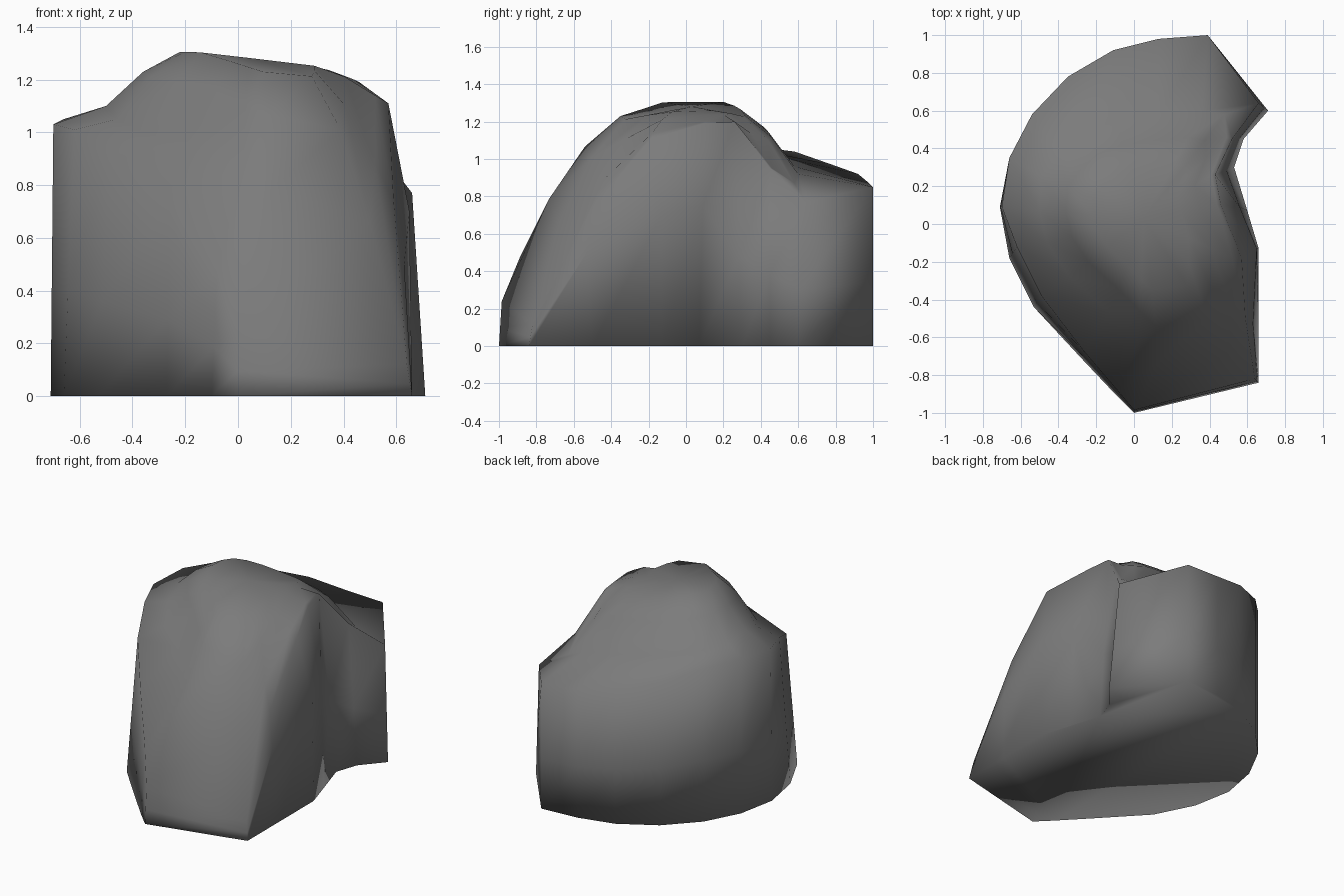
import bpy, bmesh

if "Cube" in bpy.data.objects:
    bpy.data.objects.remove(bpy.data.objects["Cube"])

# Upper rim of the side walls, counter-clockwise from the back corner
rim = [(.39, 1, .85), (.13, .98, .87), (-.11, .92, .92), (-.35, .78, .97),
       (-.54, .58, 1.04), (-.66, .35, 1.05), (-.7, .09, 1.03), (-.62, -.12, 1.01),
       (-.49, -.38, .9), (-.26, -.68, .73), (-.08, -.89, .47), (0, -.985, .24),
       (.64, -.82, .12), (.59, -.5, .74), (.57, -.18, 1.11), (.46, .1, 1.19),
       (.43, .26, 1.2), (.52, .45, .95), (.66, .64, .77)]
# Footprint points that differ from the rim
foot_shift = {6: (-.71, .09), 7: (-.66, -.18), 8: (-.53, -.44), 9: (-.27, -.72),
              10: (-.1, -.9), 11: (0, -1), 12: (.66, -.84), 13: (.66, -.5),
              14: (.66, -.13), 15: (.6, .07), 16: (.53, .3), 17: (.58, .45), 18: (.71, .6)}
# Slight bulge half way up the right wall
bulge = {13: (.63, -.53, .5), 14: (.65, -.13, .7), 15: (.56, .09, .75)}
# Foot of the dome, just inside the rim
dome = [(.36, .6, .92), (.13, .58, .96), (-.1, .55, 1.0), (-.28, .48, 1.03),
        (-.4, .37, 1.05), (-.49, .25, 1.08), (-.5, .07, 1.1), (-.46, -.1, 1.05),
        (-.34, -.28, .99), (-.13, -.47, .96), (.02, -.62, .87), (.13, -.73, .79),
        (.5, -.68, .66), (.52, -.45, .88), (.52, -.18, 1.14), (.44, .1, 1.2),
        (.41, .26, 1.2), (.49, .46, .95), (.48, .58, .87)]


def mix(a, b, t):
    return tuple(p + (q - p) * t for p, q in zip(a, b))


def crown_height(x, y):
    return 1.305 - .12 * max(0, x + .15) - .2 * max(0, -y - .12) - .25 * max(0, y - .2)


base = [(*foot_shift.get(i, p[:2]), 0) for i, p in enumerate(rim)]
wall = [bulge.get(i, mix(a, b, .4)) for i, (a, b) in enumerate(zip(base, rim))]
crown = []
for x, y, z in dome:
    cx, cy = mix((x, y), (.06, .03), .5)
    crown.append((cx, cy, crown_height(cx, cy)))
slope = []
for a, b in zip(dome, crown):
    x, y, z = mix(a, b, .5)
    slope.append((x, y, z + .13 * (b[2] - a[2])))

# Boulder: stacked rings joined with quads, capped at both ends
bm = bmesh.new()
rings = [[bm.verts.new(p) for p in r] for r in (base, wall, rim, dome, slope, crown)]
n = len(rim)
for lo, hi in zip(rings, rings[1:]):
    for i in range(n):
        j = (i + 1) % n
        bm.faces.new((lo[i], lo[j], hi[j], hi[i]))
peak = bm.verts.new((.05, .03, crown_height(.05, .03)))
for i in range(n):
    bm.faces.new((rings[-1][i], rings[-1][(i + 1) % n], peak))
bm.faces.new(rings[0][::-1])
bmesh.ops.recalc_face_normals(bm, faces=bm.faces[:])
for f in bm.faces:
    f.smooth = True

mesh = bpy.data.meshes.new("boulder")
bm.to_mesh(mesh)
bm.free()
grey = bpy.data.materials.new("stone grey")
grey.diffuse_color = (.2, .2, .2, 1)
grey.use_nodes = True
grey.node_tree.nodes["Principled BSDF"].inputs["Base Color"].default_value = grey.diffuse_color
mesh.materials.append(grey)
boulder = bpy.data.objects.new("boulder", mesh)
bpy.context.collection.objects.link(boulder)
